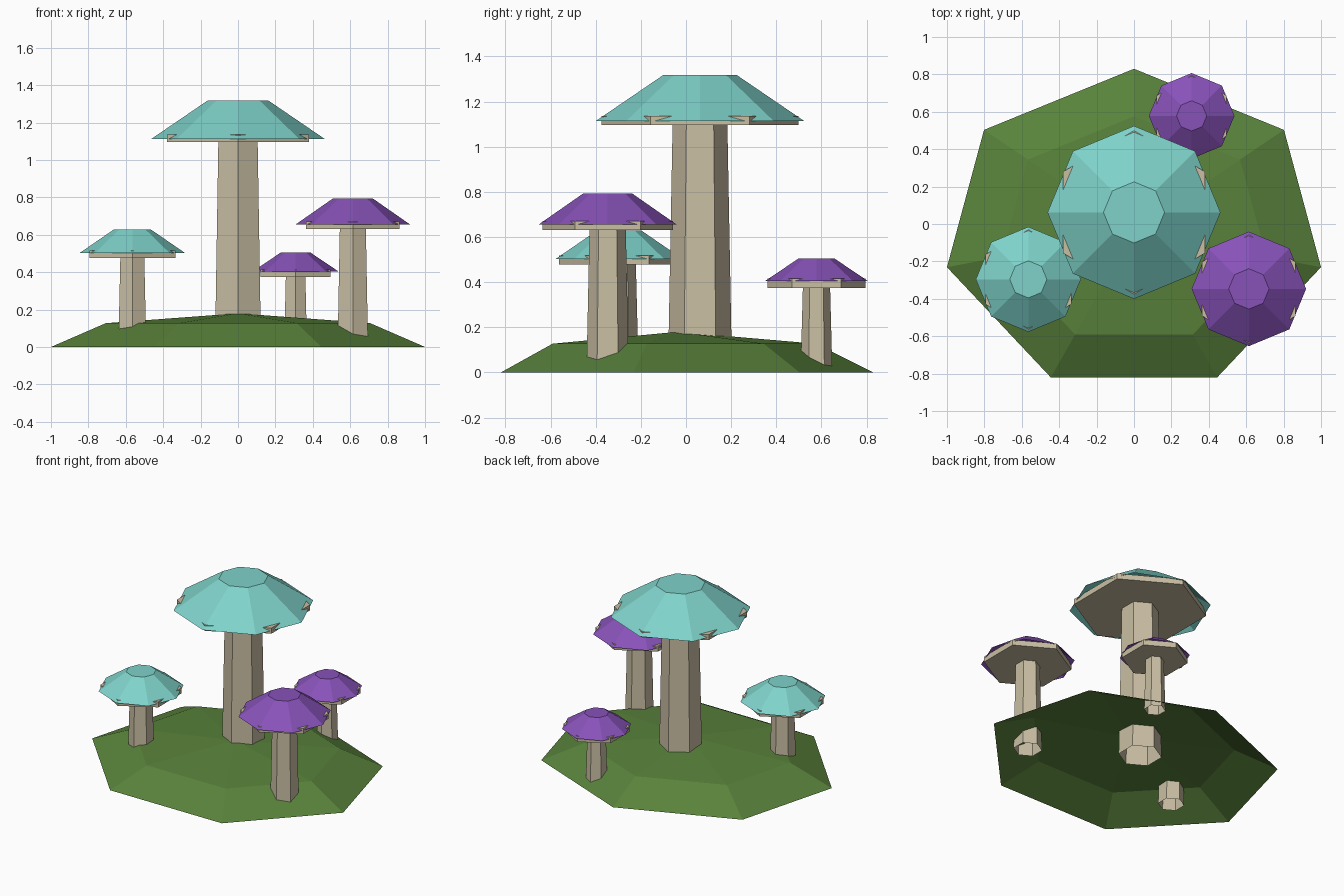
import bpy, bmesh, math

if "Cube" in bpy.data.objects:
    bpy.data.objects.remove(bpy.data.objects["Cube"])


def material(name, rgb):
    m = bpy.data.materials.new(name)
    m.diffuse_color = (*rgb, 1)
    m.use_nodes = True
    m.node_tree.nodes["Principled BSDF"].inputs["Base Color"].default_value = m.diffuse_color
    return m


GREEN = material("grass_green", (0.10, 0.225, 0.044))
BEIGE = material("pale_beige", (0.59, 0.52, 0.37))
TEAL = material("teal", (0.21, 0.65, 0.59))
PURPLE = material("purple", (0.245, 0.085, 0.485))


def lathe(name, sides, rings, centre, mat, bottom=False, top=False):
    """Flat-sided shell from (radius_x, radius_y, z) rings; radius 0 makes an apex."""
    bm = bmesh.new()
    loops = []
    for rx, ry, z in rings:
        if rx == 0:
            loops.append([bm.verts.new((centre[0], centre[1], z))] * sides)
            continue
        angles = [math.pi / 2 + i * math.tau / sides for i in range(sides)]
        loops.append([bm.verts.new((centre[0] + rx * math.cos(a),
                                    centre[1] + ry * math.sin(a), z)) for a in angles])
    for lo, hi in zip(loops, loops[1:]):
        for i in range(sides):
            j = (i + 1) % sides
            quad = [lo[i], lo[j], hi[j], hi[i]]
            bm.faces.new(list(dict.fromkeys(quad)))
    if bottom:
        bm.faces.new(loops[0][::-1])
    if top:
        bm.faces.new(loops[-1])
    mesh = bpy.data.meshes.new(name)
    bm.to_mesh(mesh)
    bm.free()
    mesh.materials.append(mat)
    obj = bpy.data.objects.new(name, mesh)
    bpy.context.collection.objects.link(obj)
    return obj


# grassy mound: seven-sided open half sphere, squashed
RX, RY, H, K = 1.0257, 0.868, 0.18, math.sqrt(0.5)
lathe("mound", 7, [(RX, RY, 0), (RX * K, RY * K, H * K), (0, 0, H)], (0, -0.038), GREEN)


def mushroom(name, x, y, cap_r, rim_z, top_z, disc_z, mat):
    s = cap_r / 0.4625
    # six-sided tapered stem, open at the ends
    lathe(name + "_stem", 6, [(0.142 * s, 0.142 * s, 0), (0.121 * s, 0.121 * s, disc_z + 0.02)],
          (x, y), BEIGE)
    # six-sided gill disc whose corners poke through the cap
    r = cap_r * 0.945
    lathe(name + "_gills", 6, [(r, r, disc_z), (r, r, disc_z + 0.04)],
          (x, y), BEIGE, bottom=True, top=True)
    # eight-sided cap with a flat top
    t = cap_r * 0.353
    lathe(name + "_cap", 8, [(cap_r, cap_r, rim_z), (t, t, top_z)], (x, y), mat, top=True)


mushroom("tall_mushroom", 0, 0.062, 0.4625, 1.113, 1.317, 1.096, TEAL)
mushroom("right_mushroom", 0.614, -0.347, 0.306, 0.655, 0.793, 0.630, PURPLE)
mushroom("left_mushroom", -0.565, -0.296, 0.281, 0.503, 0.628, 0.477, TEAL)
mushroom("back_mushroom", 0.308, 0.578, 0.229, 0.404, 0.504, 0.375, PURPLE)
